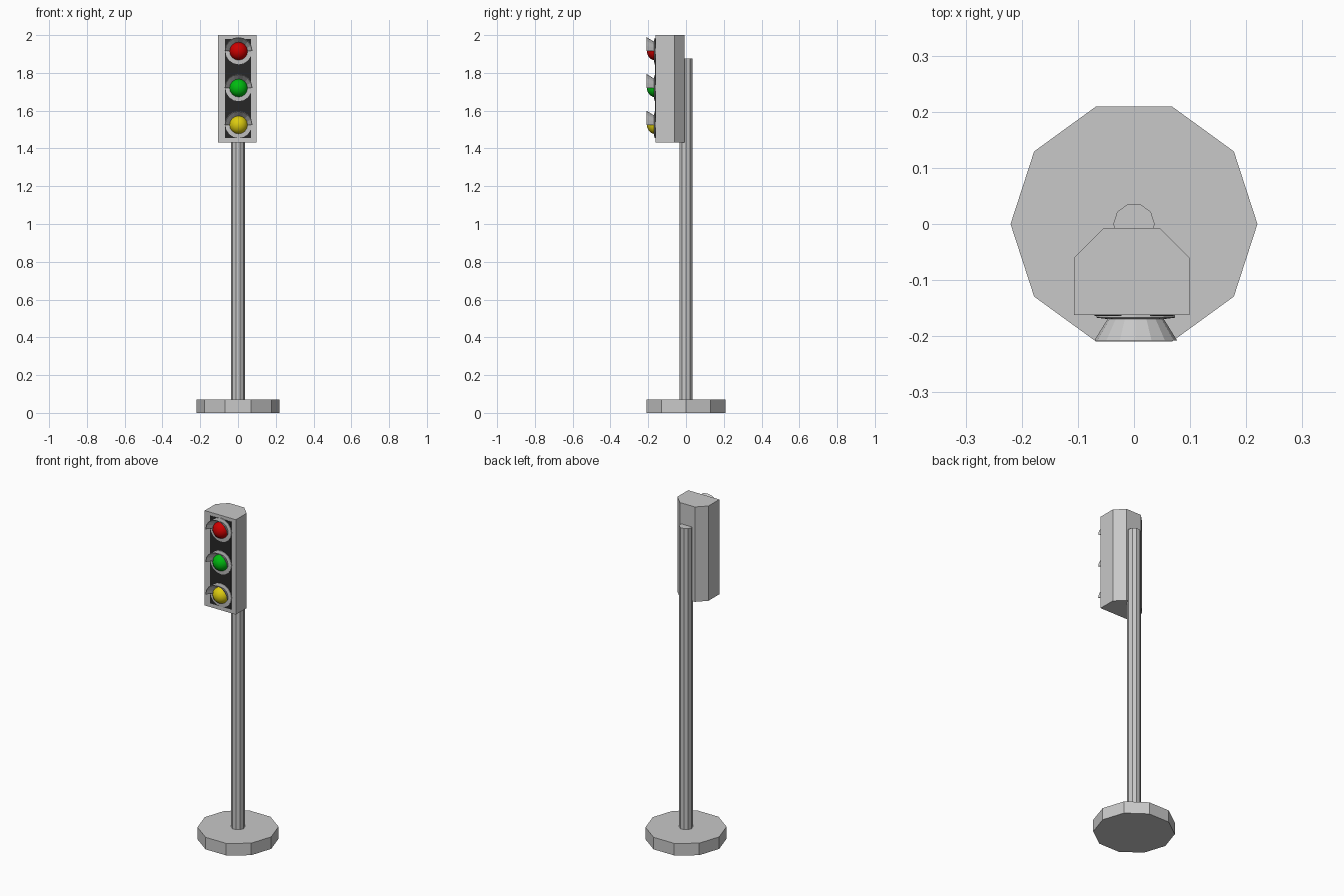
import bpy, bmesh, math
from mathutils import Matrix, Vector

if "Cube" in bpy.data.objects:
    bpy.data.objects.remove(bpy.data.objects["Cube"])


def material(name, rgb):
    m = bpy.data.materials.new(name)
    m.diffuse_color = (*rgb, 1)
    m.use_nodes = True
    m.node_tree.nodes["Principled BSDF"].inputs["Base Color"].default_value = m.diffuse_color
    return m


GREY = material("light grey", (0.58, 0.58, 0.58))
BLACK = material("dark panel", (0.02, 0.02, 0.02))
RED = material("red", (0.6, 0.0, 0.0))
GREEN = material("green", (0.0, 0.5, 0.005))
YELLOW = material("yellow", (0.72, 0.6, 0.005))


def finish(name, bm, mat):
    bmesh.ops.recalc_face_normals(bm, faces=bm.faces)
    me = bpy.data.meshes.new(name)
    bm.to_mesh(me)
    bm.free()
    me.materials.append(mat)
    ob = bpy.data.objects.new(name, me)
    bpy.context.collection.objects.link(ob)
    return ob


def prism(name, pts, z0, z1, mat):
    """Extrude an xy outline from z0 to z1."""
    bm = bmesh.new()
    face = bm.faces.new([bm.verts.new((x, y, z0)) for x, y in pts])
    top = bmesh.ops.extrude_face_region(bm, geom=[face])["geom"]
    verts = [v for v in top if isinstance(v, bmesh.types.BMVert)]
    bmesh.ops.translate(bm, verts=verts, vec=(0, 0, z1 - z0))
    return finish(name, bm, mat)


def polygon(r, n):
    return [(r * math.cos(2 * math.pi * i / n), r * math.sin(2 * math.pi * i / n)) for i in range(n)]


def sweep(name, profile, centre, a0, a1, n, mat, closed_profile):
    """Turn (radius, y) points about a y axis through the centre."""
    bm = bmesh.new()
    full = abs(a1 - a0 - 2 * math.pi) < 1e-6
    count = n if full else n + 1
    rows = []
    for i in range(count):
        a = a0 + (a1 - a0) * i / n
        rows.append([bm.verts.new((centre[0] + r * math.cos(a), y, centre[1] + r * math.sin(a)))
                     for r, y in profile])
    m = len(profile)
    for i in range(n):
        p, q = rows[i], rows[(i + 1) % count]
        for j in range(m if closed_profile else m - 1):
            k = (j + 1) % m
            bm.faces.new((p[j], p[k], q[k], q[j]))
    if closed_profile and not full:
        bm.faces.new(rows[0])
        bm.faces.new(rows[-1])
    return finish(name, bm, mat)


# Base and pole
prism("base", polygon(0.22, 10), 0, 0.072, GREY)
prism("pole", polygon(0.037, 10), 0.072, 1.875, GREY)

# Signal housing with chamfered back corners
prism("housing", [(-0.107, -0.162), (0.099, -0.162), (0.099, -0.06), (0.046, -0.007),
                  (-0.054, -0.007), (-0.107, -0.06)], 1.432, 2.0, GREY)

# Dark front panel
prism("front_panel", [(-0.07, -0.164), (0.07, -0.164), (0.07, -0.161), (-0.07, -0.161)],
      1.455, 1.98, BLACK)

# Three lamps, each with a rim and a flared visor over its upper half
FACE = -0.162
for label, z, mat in (("red", 1.915, RED), ("green", 1.72, GREEN), ("yellow", 1.525, YELLOW)):
    c = (0.003, z)
    sweep(label + "_rim", [(0.045, FACE), (0.07, FACE), (0.07, -0.167), (0.045, -0.17)],
          c, 0, 2 * math.pi, 16, GREY, True)
    sweep(label + "_visor", [(0.048, -0.166), (0.074, -0.208), (0.071, -0.208), (0.045, -0.166)],
          c, 0, math.pi, 8, GREY, True)
    bm = bmesh.new()
    bmesh.ops.create_uvsphere(bm, u_segments=16, v_segments=10, radius=0.049)
    bmesh.ops.delete(bm, geom=[v for v in bm.verts if v.co.z < -0.001], context="VERTS")
    bmesh.ops.transform(bm, verts=bm.verts, matrix=Matrix.Translation(Vector((c[0], FACE, z)))
                        @ Matrix.Rotation(math.pi / 2, 4, "X") @ Matrix.Diagonal((1, 1, 0.92, 1)))
    for f in bm.faces:
        f.smooth = True
    finish(label + "_lamp", bm, mat)
